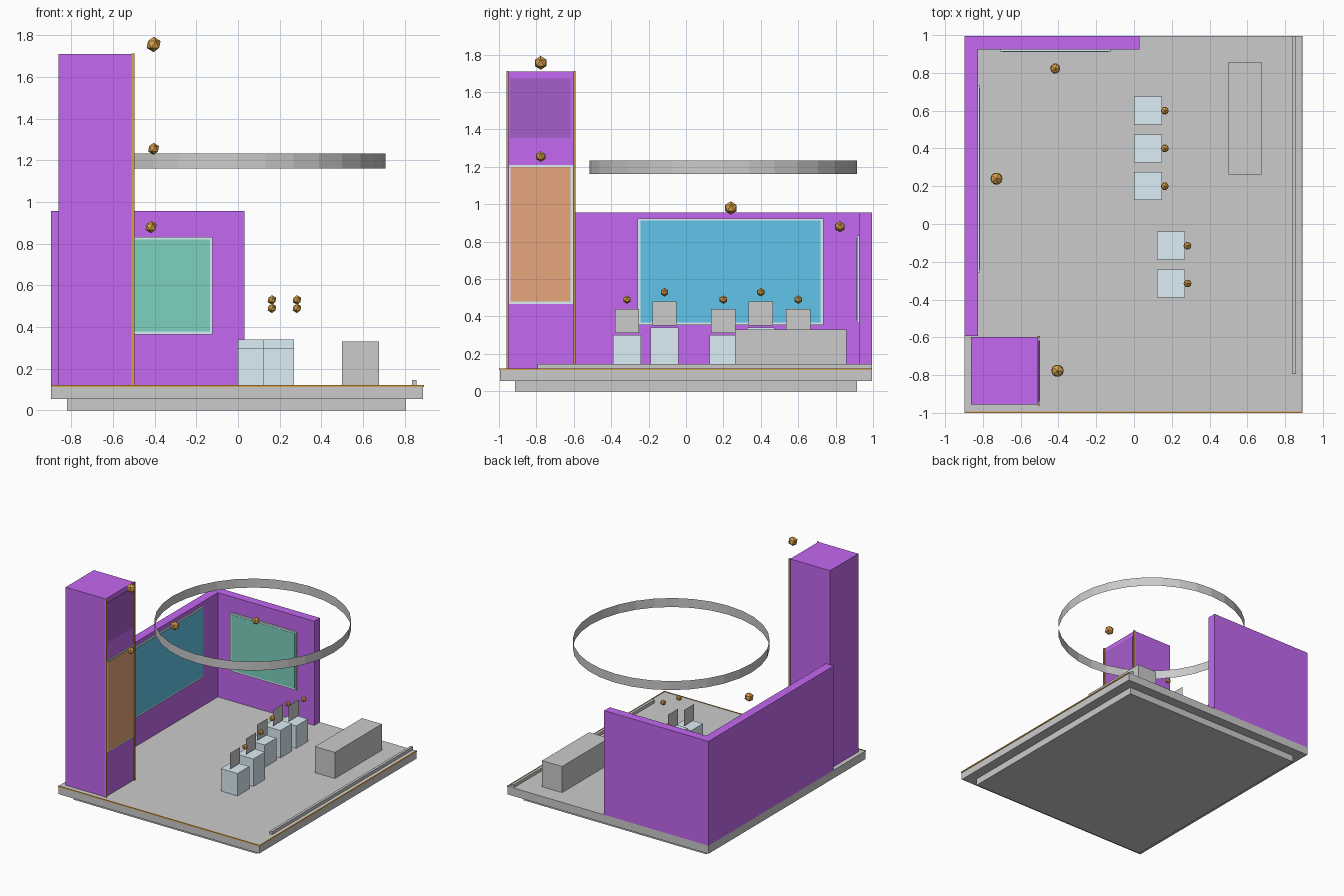
import bpy
import bmesh

if "Cube" in bpy.data.objects:
    bpy.data.objects.remove(bpy.data.objects["Cube"])


def material(name, r, g, b):
    m = bpy.data.materials.new(name)
    m.diffuse_color = (r, g, b, 1)
    m.use_nodes = True
    m.node_tree.nodes["Principled BSDF"].inputs["Base Color"].default_value = m.diffuse_color
    return m


PURPLE = material("purple", 0.55, 0.14, 0.88)
DARK = material("dark_purple", 0.38, 0.11, 0.6)
GOLD = material("gold", 0.7, 0.36, 0.07)
PALE = material("pale_blue", 0.72, 0.86, 0.93)
STONE = material("light_grey", 0.85, 0.86, 0.88)
BLUE = material("blue", 0.12, 0.56, 0.82)
GREEN = material("green", 0.2, 0.64, 0.52)
ORANGE = material("orange", 0.8, 0.38, 0.2)


def finish(name, bm, mat=None):
    me = bpy.data.meshes.new(name)
    bm.to_mesh(me)
    bm.free()
    ob = bpy.data.objects.new(name, me)
    bpy.context.collection.objects.link(ob)
    if mat:
        me.materials.append(mat)
    return ob


def box(name, x, y, z, mat=None):
    """Box from (min, max) pairs on each axis."""
    bm = bmesh.new()
    bmesh.ops.create_cube(bm, size=1)
    for v in bm.verts:
        v.co = [(a + b) / 2 + c * (b - a) for (a, b), c in zip((x, y, z), v.co)]
    return finish(name, bm, mat)


def ball(name, pos, r):
    bm = bmesh.new()
    bmesh.ops.create_icosphere(bm, subdivisions=1, radius=r)
    bmesh.ops.translate(bm, verts=bm.verts, vec=pos)
    return finish(name, bm, GOLD)


# Stepped floor with gold edging on the front and right
box("plinth", (-0.82, 0.805), (-0.915, 0.915), (0, 0.055), STONE)
box("floor", (-0.897, 0.887), (-0.995, 0.995), (0.055, 0.12), STONE)
box("front_edge_trim", (-0.897, 0.89), (-1, -0.993), (0.113, 0.123), GOLD)
box("right_edge_trim", (0.885, 0.892), (-1, 0.995), (0.113, 0.123), GOLD)

# Walls
box("left_wall", (-0.897, -0.827), (-0.593, 0.995), (0.12, 0.957), PURPLE)
box("back_wall", (-0.827, 0.03), (0.925, 0.995), (0.12, 0.957), PURPLE)

# Wall screens on pale frames
box("left_screen_frame", (-0.827, -0.818), (-0.26, 0.735), (0.355, 0.925), PALE)
box("left_screen", (-0.819, -0.816), (-0.243, 0.72), (0.368, 0.912), BLUE)
box("back_screen_frame", (-0.71, -0.122), (0.913, 0.925), (0.365, 0.832), PALE)
box("back_screen", (-0.697, -0.135), (0.911, 0.914), (0.378, 0.82), GREEN)

# Tower with gold corner strips and panels
box("tower", (-0.862, -0.507), (-0.955, -0.597), (0.12, 1.71), PURPLE)
for label, y in (("front", -0.955), ("rear", -0.597)):
    box(f"tower_{label}_strip", (-0.51, -0.497), (y - 0.005, y + 0.005),
        (0.12, 1.712), GOLD)
box("tower_panel_frame", (-0.507, -0.5), (-0.947, -0.605), (0.468, 1.21), PALE)
box("tower_panel", (-0.501, -0.497), (-0.937, -0.617), (0.48, 1.2), ORANGE)
box("tower_upper_panel", (-0.508, -0.502), (-0.942, -0.617), (1.355, 1.672), DARK)

# Seats with thin backs and a marker ball above each
seats = ((0.195, -0.315, 0.0), (0.195, -0.115, 0.04),
         (0.075, 0.2, 0.0), (0.075, 0.4, 0.04), (0.075, 0.6, 0.0))
for i, (x, y, up) in enumerate(seats, 1):
    box(f"seat_{i}", (x - 0.074, x + 0.074), (y - 0.074, y + 0.074),
        (0.12, 0.3 + up), PALE)
    bm = bmesh.new()
    z0, z1, h = 0.312 + up, 0.44 + up, 0.065
    bm.faces.new([bm.verts.new(p) for p in (
        (x, y - h, z0), (x, y + h, z0), (x, y + h, z1), (x, y - h, z1))])
    finish(f"seat_back_{i}", bm)
    ball(f"seat_ball_{i}", (x + 0.088, y, 0.49 + up), 0.023)

# Counter and low rail
box("counter", (0.5, 0.677), (0.262, 0.858), (0.12, 0.33))
box("floor_rail", (0.836, 0.857), (-0.793, 0.995), (0.12, 0.145))

# Hanging ring: an open band
bm = bmesh.new()
bmesh.ops.create_cone(bm, cap_ends=False, segments=32,
                      radius1=0.716, radius2=0.716, depth=0.072)
bmesh.ops.translate(bm, verts=bm.verts, vec=(-0.008, 0.199, 1.197))
finish("hanging_ring", bm)

# Marker balls for the tower and screens
ball("tower_top_ball", (-0.405, -0.777, 1.756), 0.037)
ball("tower_panel_ball", (-0.405, -0.777, 1.255), 0.029)
ball("left_screen_ball", (-0.728, 0.24, 0.98), 0.036)
ball("back_screen_ball", (-0.417, 0.823, 0.88), 0.03)
